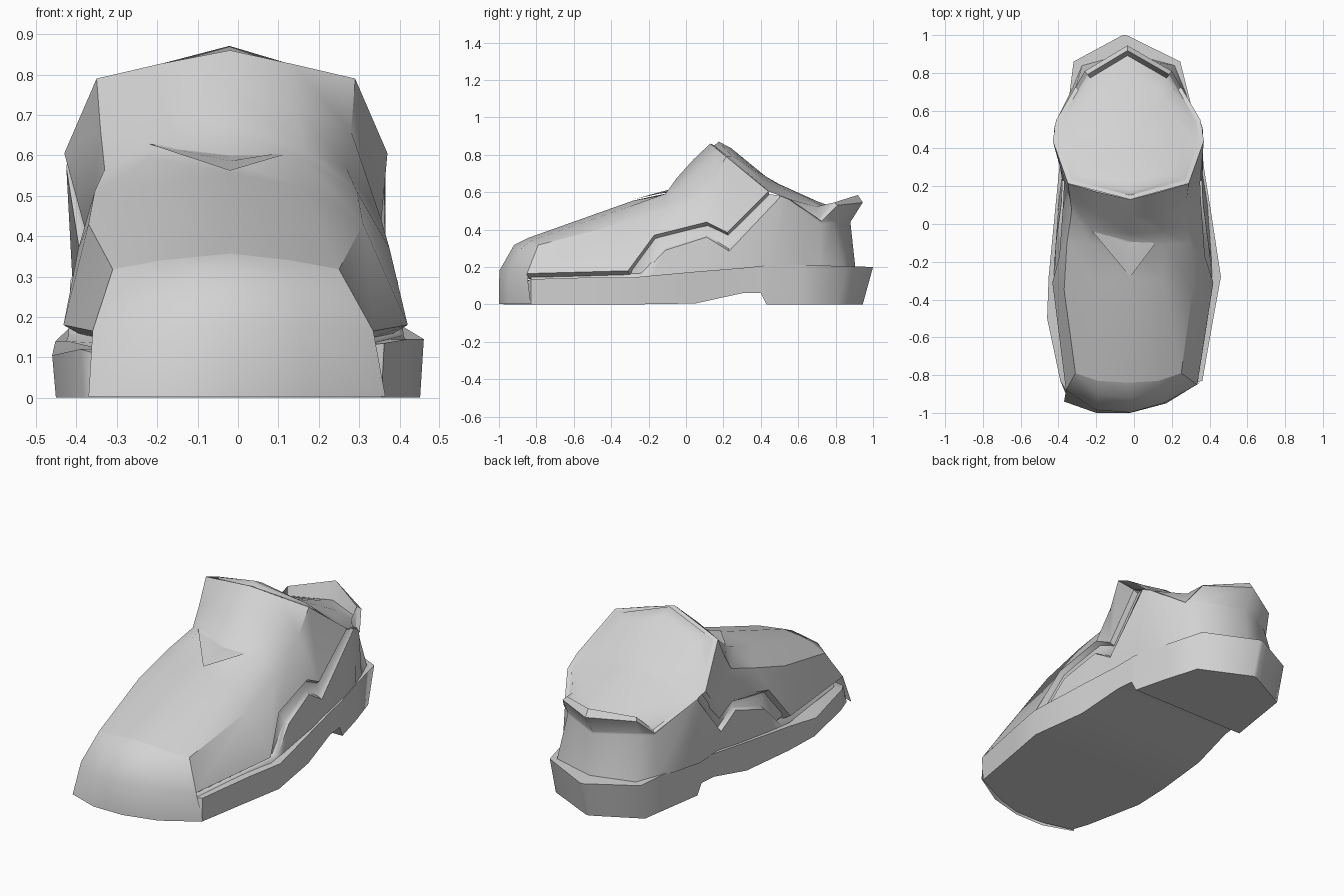
import bpy, bmesh, math
from mathutils import Vector

grey = bpy.data.materials.new("mid_grey")
grey.diffuse_color = (0.65, 0.65, 0.65, 1)


def left(p):
    """Opposite side of a point; the left flank is a little wider."""
    x, y, z = p
    extra = 0.06 if y > 0.4 else min(0.06, max(0.01, (z - 0.15) * 0.4))
    if x > 0.32 and y < 0.3:
        extra = min(extra, 0.02)
    return (-x - extra, y, z)


def lerp(a, b, t):
    return tuple(Vector(a).lerp(Vector(b), t))


def loft(name, rows, ref, closed=False, cap=False, outward=True, angle=30):
    """Skin a grid of points, with faces turned away from (or towards) ref."""
    bm = bmesh.new()
    grid = [[bm.verts.new(p) for p in row] for row in rows]
    n = len(rows[0])
    for a, b in zip(grid, grid[1:]):
        for i in range(n if closed else n - 1):
            j = (i + 1) % n
            bm.faces.new((a[i], a[j], b[j], b[i]))
    if cap:
        bm.faces.new(grid[0][::-1])
        bm.faces.new(grid[-1])
    bmesh.ops.remove_doubles(bm, verts=bm.verts, dist=0.0005)
    bm.normal_update()
    facing = sum((f.calc_center_median() - Vector(ref)).dot(f.normal) * f.calc_area()
                 for f in bm.faces)
    if (facing > 0) != outward:
        bmesh.ops.reverse_faces(bm, faces=bm.faces)
    mesh = bpy.data.meshes.new(name)
    bm.to_mesh(mesh)
    bm.free()
    mesh.materials.append(grey)
    ob = bpy.data.objects.new(name, mesh)
    bpy.context.collection.objects.link(ob)
    bpy.ops.object.select_all(action='DESELECT')
    ob.select_set(True)
    bpy.context.view_layer.objects.active = ob
    bpy.ops.object.shade_smooth_by_angle(angle=math.radians(angle))
    return ob


# Sole: slices along y as (y, left x, right x, left top z, right top z, bottom z)
slices = [(-0.975, -0.18, 0.0, 0.1, 0.1, 0.0), (-0.93, -0.355, 0.15, 0.11, 0.1, 0.0),
          (-0.83, -0.39, 0.362, 0.12, 0.135, 0.0), (-0.5, -0.46, 0.42, 0.105, 0.145, 0.0),
          (-0.28, -0.452, 0.46, 0.14, 0.145, 0.0), (0.05, -0.42, 0.41, 0.17, 0.175, 0.005),
          (0.3, -0.395, 0.37, 0.195, 0.195, 0.06), (0.4, -0.385, 0.36, 0.205, 0.205, 0.06),
          (0.43, -0.38, 0.355, 0.21, 0.21, 0.0), (0.62, -0.35, 0.305, 0.21, 0.21, 0.0),
          (0.86, -0.32, 0.245, 0.205, 0.205, 0.0), (1.0, -0.06, -0.04, 0.2, 0.2, 0.0)]
rows = []
for y, xl, xr, zl, zr, zb in slices:
    yb = y * 0.945 if y > 0.8 else y
    yt = y + 0.04 if y < -0.9 else y
    rows.append([(xl, yt, zl), (xr, yt, zr), (xr * 0.98, yb, zb), (xl * 0.98, yb, zb)])
loft("sole", rows, (0, 0, 0.1), closed=True, cap=True, angle=55)

# Vamp and side panels: lower edge, crease, instep and centre line, toe to collar
lower = [(0.335, -0.85, 0.165), (0.42, -0.31, 0.18), (0.375, -0.17, 0.37),
         (0.355, 0.11, 0.44), (0.35, 0.22, 0.385), (0.37, 0.44, 0.605)]
crease = [(0.25, -0.79, 0.318), (0.31, -0.35, 0.43), (0.295, -0.1, 0.51),
          (0.27, 0.07, 0.565), (0.28, 0.14, 0.66), (0.29, 0.215, 0.79)]
instep = [(0.13, -0.83, 0.34), (0.15, -0.3, 0.525), (0.16, -0.11, 0.592),
          (0.16, -0.04, 0.618), (0.145, 0.06, 0.72), (0.135, 0.17, 0.826)]
centre = [(-0.02, -0.84, 0.357), (-0.02, -0.28, 0.556), (-0.02, -0.1, 0.588),
          (-0.02, -0.05, 0.675), (-0.02, 0.04, 0.775), (-0.02, 0.13, 0.86)]
vamp = []
for lo, cr, mi, ce in zip(lower, crease, instep, centre):
    under = (lo[0] * 0.88, lo[1] + 0.01, lo[2] - 0.03)
    vamp.append([under, lo, cr, mi, ce, left(mi), left(cr), left(lo), left(under)])
vamp[0][7] = (-0.36, -0.88, 0.165)
loft("vamp_and_side_panels", vamp, (0, 0, 0.2), angle=38)

# Sunken triangle at the foot of the tongue
loft("tongue_notch", [[(-0.22, -0.04, 0.628), (0.16, -0.04, 0.615), (-0.02, -0.28, 0.562)],
                      [(-0.15, -0.06, 0.614), (0.1, -0.06, 0.606), (-0.02, -0.19, 0.586)],
                      [(-0.025, -0.1, 0.598)] * 3], (0, -0.1, 0.3), closed=True, angle=5)

# Toe cap: rows climb from the ground to the front of the vamp
toe = [[(0.365, -0.83, 0.003), (0.17, -0.95, 0.003), (-0.02, -1.0, 0.003),
        (-0.2, -1.0, 0.003), (-0.37, -0.94, 0.003)],
       [vamp[0][1], (0.165, -0.945, 0.175), (-0.02, -0.998, 0.18),
        (-0.2, -0.985, 0.175), vamp[0][7]],
       [lerp(vamp[0][1], vamp[0][2], 0.75), (0.15, -0.885, 0.295), (-0.02, -0.92, 0.317),
        (-0.19, -0.9, 0.3), lerp(vamp[0][7], vamp[0][6], 0.75)],
       vamp[0][2:7]]
loft("toe_cap", toe, (0, -0.7, 0.1), angle=60)

# Quarters and heel: stations of foot, band edge and top, the band standing proud
quarter = [((0.33, -0.83, 0.12), (0.33, -0.83, 0.135), (0.31, -0.83, 0.17)),
           ((0.415, -0.31, 0.14), (0.41, -0.24, 0.155), (0.385, -0.3, 0.19)),
           ((0.41, -0.18, 0.15), (0.395, -0.11, 0.29), (0.345, -0.15, 0.37)),
           ((0.39, 0.1, 0.17), (0.365, 0.11, 0.36), (0.325, 0.11, 0.44)),
           ((0.365, 0.25, 0.19), (0.36, 0.23, 0.285), (0.325, 0.22, 0.4)),
           ((0.345, 0.45, 0.2), (0.365, 0.5, 0.57), (0.345, 0.44, 0.59)),
           ((0.3, 0.62, 0.2), (0.35, 0.55, 0.55), (0.352, 0.55, 0.565)),
           ((0.265, 0.72, 0.2), (0.25, 0.72, 0.43), (0.25, 0.725, 0.445)),
           ((0.215, 0.84, 0.2), (0.19, 0.78, 0.44), (0.2, 0.81, 0.53))]
back = ((-0.035, 0.905, 0.2), (-0.035, 0.88, 0.43), (-0.035, 0.945, 0.545))


def with_recess(foot, edge, top, k):
    return [foot, edge, (edge[0] * k, edge[1], edge[2] + 0.012), top]


half = [with_recess(*s, 0.93 if i < 5 else 0.995) for i, s in enumerate(quarter)]
heel = with_recess(*back, 1.0)
upper = half + [heel] + [[left(p) for p in s] for s in reversed(half)]
loft("quarters_and_heel", upper, (0, 0.2, 0.25), angle=52)

# Collar rim: outer ring follows the upper, inner ring stands higher at the heel tab
outer = [crease[-1], lower[-1]] + [s[2] for s in quarter[6:]]
lift = [0.0, 0.0, 0.0, 0.01, 0.015]
ring = [centre[-1]] + outer + [back[2]] + [left(p) for p in reversed(outer)]
lifts = [-0.01] + lift + [0.04] + lift[::-1]


def shrink(p, k):
    return (-0.03 + (p[0] + 0.03) * k, 0.5 + (p[1] - 0.5) * k, p[2])


rim = [shrink((x, y, z + dz), 0.94) for (x, y, z), dz in zip(ring, lifts)]
loft("collar_rim", [ring, rim], (0, 0.5, -2), closed=True)

# Domed sock filling the opening, sloping from the tongue down to the heel
profile = [(0.1, 0.9), (0.22, 0.853), (0.45, 0.665), (0.75, 0.53), (1.0, 0.45)]


def crown(p):
    x, y, _ = p
    for (y0, z0), (y1, z1) in zip(profile, profile[1:]):
        if y <= y1:
            break
    z = z0 + (z1 - z0) * (y - y0) / (y1 - y0)
    return (x, y, z - 0.5 * (x + 0.03) ** 2)


sock = [rim] + [[crown(shrink(p, k)) for p in ring] for k in (0.88, 0.7, 0.45, 0.2, 0.0)]
loft("sock_lining", sock, (-0.03, 0.5, -1), closed=True, angle=65)
